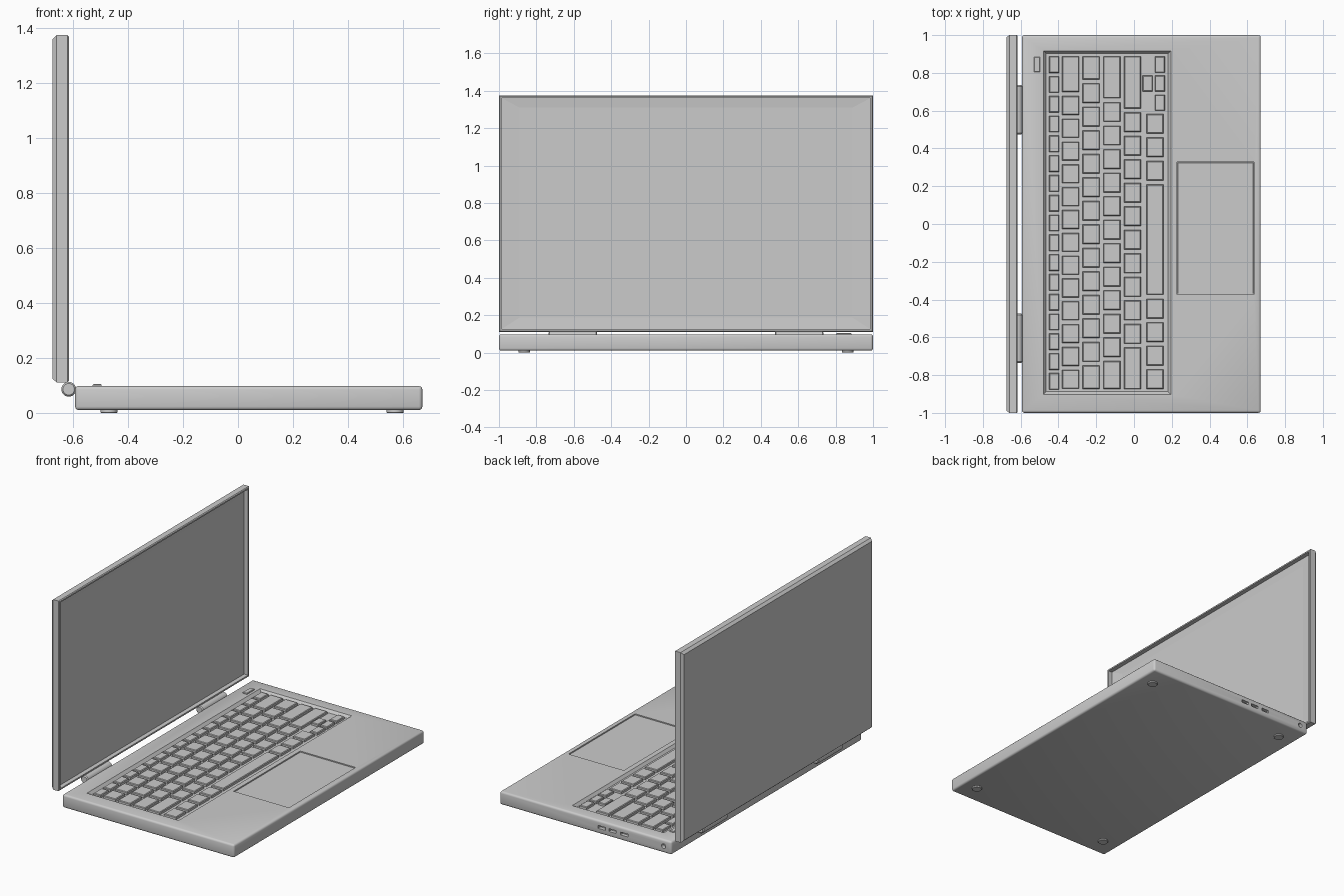
import bpy, bmesh, math
from mathutils import Matrix, Vector

if "Cube" in bpy.data.objects:
    bpy.data.objects.remove(bpy.data.objects["Cube"])


def finish(name, bm, smooth=False):
    bmesh.ops.recalc_face_normals(bm, faces=bm.faces[:])
    me = bpy.data.meshes.new(name)
    bm.to_mesh(me)
    bm.free()
    ob = bpy.data.objects.new(name, me)
    bpy.context.collection.objects.link(ob)
    if smooth:
        shade(ob)
    return ob


def shade(ob):
    bpy.ops.object.select_all(action='DESELECT')
    bpy.context.view_layer.objects.active = ob
    ob.select_set(True)
    bpy.ops.object.shade_smooth_by_angle(angle=math.radians(35))


def add_loft(bm, rings):
    """Join equal-length vertex rings and cap both ends."""
    loops = [[bm.verts.new(p) for p in r] for r in rings]
    n = len(loops[0])
    for a, b in zip(loops, loops[1:]):
        for i in range(n):
            bm.faces.new((a[i], a[(i + 1) % n], b[(i + 1) % n], b[i]))
    bm.faces.new(loops[0][::-1])
    bm.faces.new(loops[-1])


def flat_ring(x0, x1, y0, y1, z, inset=0.0):
    x0, x1, y0, y1 = x0 + inset, x1 - inset, y0 + inset, y1 - inset
    return [(x0, y0, z), (x1, y0, z), (x1, y1, z), (x0, y1, z)]


def add_key(bm, x0, x1, y0, y1, z0, z1, edge=0.004):
    add_loft(bm, [flat_ring(x0, x1, y0, y1, z0),
                  flat_ring(x0, x1, y0, y1, z1 - edge),
                  flat_ring(x0, x1, y0, y1, z1, edge)])


def add_cylinder(bm, center, radius, length, axis, segs=32, bevel=0.0):
    rot = Vector((0, 0, 1)).rotation_difference(Vector(axis)).to_matrix().to_4x4()
    m = Matrix.Translation(center) @ rot
    h = length / 2
    prof = [(radius - bevel, -h), (radius, -h + bevel), (radius, h - bevel), (radius - bevel, h)]
    if not bevel:
        prof = [(radius, -h), (radius, h)]
    add_loft(bm, [[m @ Vector((r * math.cos(2 * math.pi * i / segs),
                               r * math.sin(2 * math.pi * i / segs), z))
                   for i in range(segs)] for r, z in prof])


TOP = 0.098
FLOOR = 0.08

# Base slab with rounded edges
bm = bmesh.new()
add_loft(bm, [flat_ring(-0.593, 0.671, -1, 1, 0.01), flat_ring(-0.593, 0.671, -1, 1, TOP)])
bmesh.ops.bevel(bm, geom=bm.edges[:], offset=0.013, segments=3, profile=0.5, affect='EDGES')
base = finish("base", bm)

# Cutters: keyboard well, trackpad recess, side ports
cutters = []
bm = bmesh.new()
add_loft(bm, [flat_ring(-0.466, 0.181, -0.888, 0.903, FLOOR),
              flat_ring(-0.48, 0.195, -0.902, 0.917, TOP),
              flat_ring(-0.48, 0.195, -0.902, 0.917, TOP + 0.02)])
cutters.append(finish("keyboard_well_cutter", bm))
bm = bmesh.new()
add_loft(bm, [flat_ring(0.228, 0.635, -0.372, 0.328, TOP - 0.01),
              flat_ring(0.228, 0.635, -0.372, 0.328, TOP + 0.02)])
cutters.append(finish("trackpad_cutter", bm))
bm = bmesh.new()
for x in (-0.08, -0.16, -0.245):
    add_loft(bm, [flat_ring(x - 0.027, x + 0.027, 0.975, 1.02, 0.045),
                  flat_ring(x - 0.027, x + 0.027, 0.975, 1.02, 0.064)])
add_cylinder(bm, (-0.535, 1.0, 0.055), 0.015, 0.05, (0, 1, 0), 24)
cutters.append(finish("port_cutter", bm))
bpy.context.view_layer.objects.active = base
for c in cutters:
    mod = base.modifiers.new("cut", 'BOOLEAN')
    mod.operation = 'DIFFERENCE'
    mod.solver = 'EXACT'
    mod.object = c
    bpy.ops.object.modifier_apply(modifier=mod.name)
for c in cutters:
    bpy.data.objects.remove(c)
shade(base)

# Trackpad plate set in its recess
bm = bmesh.new()
add_key(bm, 0.231, 0.632, -0.369, 0.325, TOP - 0.011, TOP - 0.005, 0.001)
finish("trackpad", bm)

# Keyboard: each row is (x0, x1, y of far end, key lengths in pitch terms)
GAP = 0.022
P = 0.1245
rows = [
    (-0.450, -0.397, [0.1048] * 17),
    (-0.380, -0.291, [0.210] + [0.1208] * 13),
    (-0.272, -0.182, [0.143] + [P] * 12 + [0.145]),
    (-0.162, -0.072, [0.243] + [P] * 11 + [0.17]),
    (-0.052, 0.036, [0.297] + [P] * 10 + [0.241]),
]
bm = bmesh.new()
for x0, x1, pitches in rows:
    y = 0.887
    gap = 0.018 if pitches[0] < 0.11 else GAP
    for p in pitches:
        add_key(bm, x0, x1, y - p + gap, y, FLOOR - 0.001, TOP - 0.001)
        y -= p
# Bottom row with space bar
y = 0.582
for p in [P] * 3 + [0.605] + [P] * 4:
    add_key(bm, 0.067, 0.155, y - p + GAP, y, FLOOR - 0.001, TOP - 0.001)
    y -= p
# Arrow keys
for x0, yc in ((0.111, 0.844), (0.111, 0.744), (0.111, 0.642), (0.046, 0.744)):
    add_key(bm, x0, x0 + 0.052, yc - 0.042, yc + 0.042, FLOOR - 0.001, TOP - 0.001)
finish("keys", bm)

# Power button
bm = bmesh.new()
add_key(bm, -0.529, -0.497, 0.804, 0.884, TOP - 0.005, 0.105, 0.003)
finish("power_button", bm)


# Lid: rings from the back cover round the rim into the recessed screen
def lid_ring(x, y, z0, z1):
    return [(x, -y, z0), (x, y, z0), (x, y, z1), (x, -y, z1)]


bm = bmesh.new()
add_loft(bm, [lid_ring(-0.676, 0.988, 0.125, 1.360),
              lid_ring(-0.660, 1.000, 0.111, 1.375),
              lid_ring(-0.621, 1.000, 0.111, 1.375),
              lid_ring(-0.616, 0.995, 0.116, 1.370),
              lid_ring(-0.616, 0.986, 0.125, 1.361),
              lid_ring(-0.645, 0.986, 0.125, 1.361),
              lid_ring(-0.650, 0.890, 0.187, 1.310)])
finish("lid_and_screen", bm)

# Hinge barrels
bm = bmesh.new()
for s in (-1, 1):
    add_cylinder(bm, (-0.616, s * 0.605, 0.086), 0.027, 0.26, (0, 1, 0), 32, 0.006)
finish("hinges", bm, True)

# Round feet
bm = bmesh.new()
for x in (-0.47, 0.572):
    for y in (-0.865, 0.865):
        add_cylinder(bm, (x, y, 0.007), 0.031, 0.014, (0, 0, 1), 24, 0.002)
finish("feet", bm, True)
